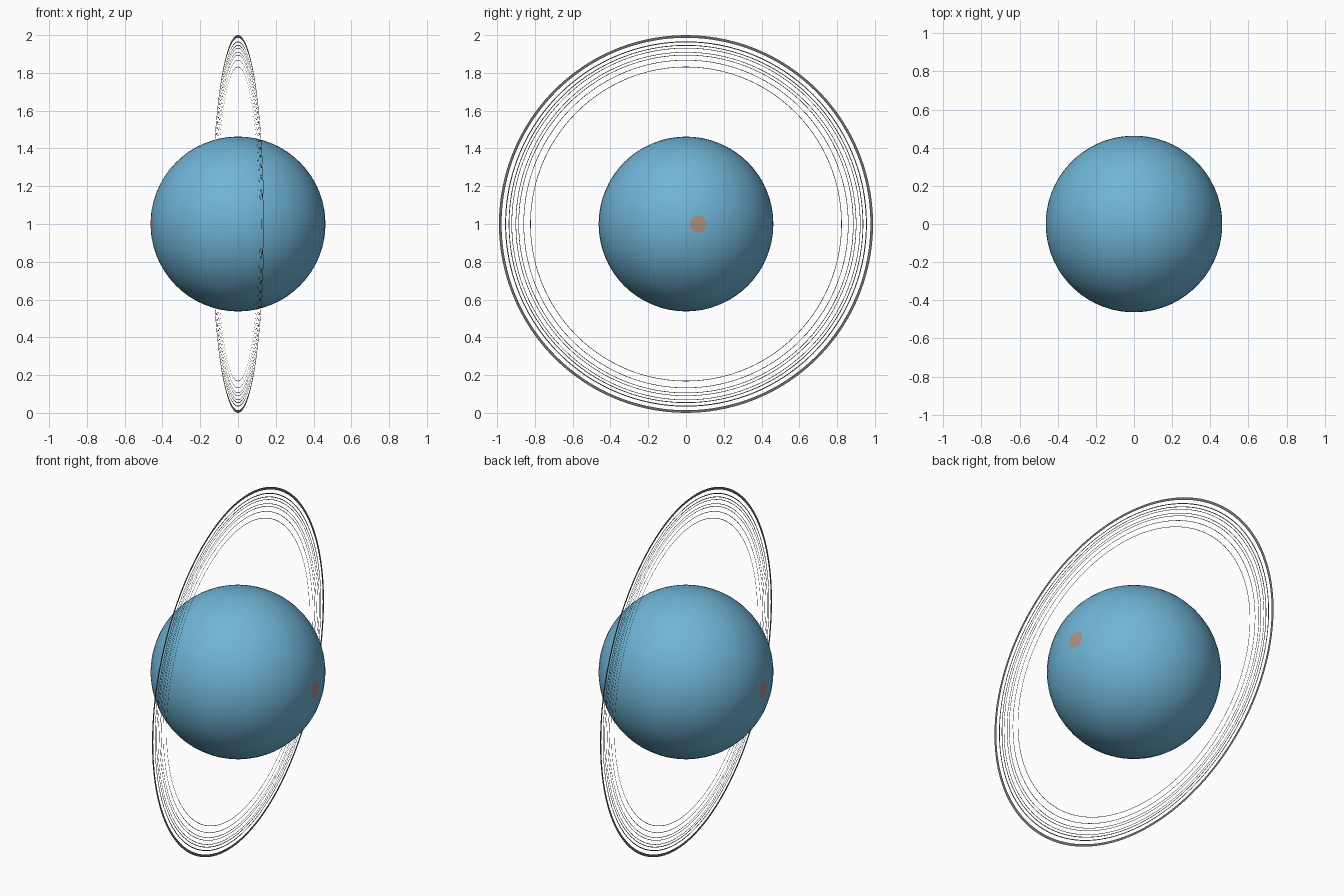
import bpy, bmesh, math
from mathutils import Matrix

if "Cube" in bpy.data.objects:
    bpy.data.objects.remove(bpy.data.objects["Cube"])

CENTRE = (0, 0, 1)
YAW = math.radians(-82.1)   # turns the spin axis from +y onto the ring normal


def material(name, rgb):
    m = bpy.data.materials.new(name)
    m.diffuse_color = (*rgb, 1)
    m.use_nodes = True
    m.node_tree.nodes["Principled BSDF"].inputs["Base Color"].default_value = m.diffuse_color
    return m


blue = material("planet blue", (0.16, 0.46, 0.68))
polar = material("polar tan", (0.42, 0.28, 0.24))
dust = material("ring grey", (0.17, 0.16, 0.16))

# Everything is built around local z, then laid over so the axis is sideways
tilt = (Matrix.Translation(CENTRE) @ Matrix.Rotation(YAW, 4, 'Z')
        @ Matrix.Rotation(math.radians(-90), 4, 'X'))


def add_object(name, bm, mats):
    me = bpy.data.meshes.new(name)
    bm.transform(tilt)
    bm.to_mesh(me)
    bm.free()
    for m in mats:
        me.materials.append(m)
    ob = bpy.data.objects.new(name, me)
    bpy.context.collection.objects.link(ob)
    return ob


# Planet: smooth ball with a small tan cap of triangles at each pole
bm = bmesh.new()
bmesh.ops.create_uvsphere(bm, u_segments=64, v_segments=32, radius=0.463)
for f in bm.faces:
    f.smooth = True
    f.material_index = 1 if len(f.verts) == 3 else 0
add_object("planet", bm, [blue, polar])


# Rings: thin flat bands
def ring(name, inner, outer, n=256):
    bm = bmesh.new()
    loops = [[bm.verts.new((r * math.cos(2 * math.pi * i / n),
                            r * math.sin(2 * math.pi * i / n), 0))
              for i in range(n)] for r in (inner, outer)]
    a, b = loops
    for i in range(n):
        j = (i + 1) % n
        bm.faces.new((a[i], b[i], b[j], a[j]))
    add_object(name, bm, [dust])


BANDS = [(0.830, 0.003), (0.866, 0.003), (0.893, 0.003), (0.908, 0.003),
         (0.930, 0.003), (0.944, 0.004), (0.962, 0.005), (0.986, 0.014)]
for k, (r, w) in enumerate(BANDS):
    ring(f"ring_{k + 1}", r, r + w)
